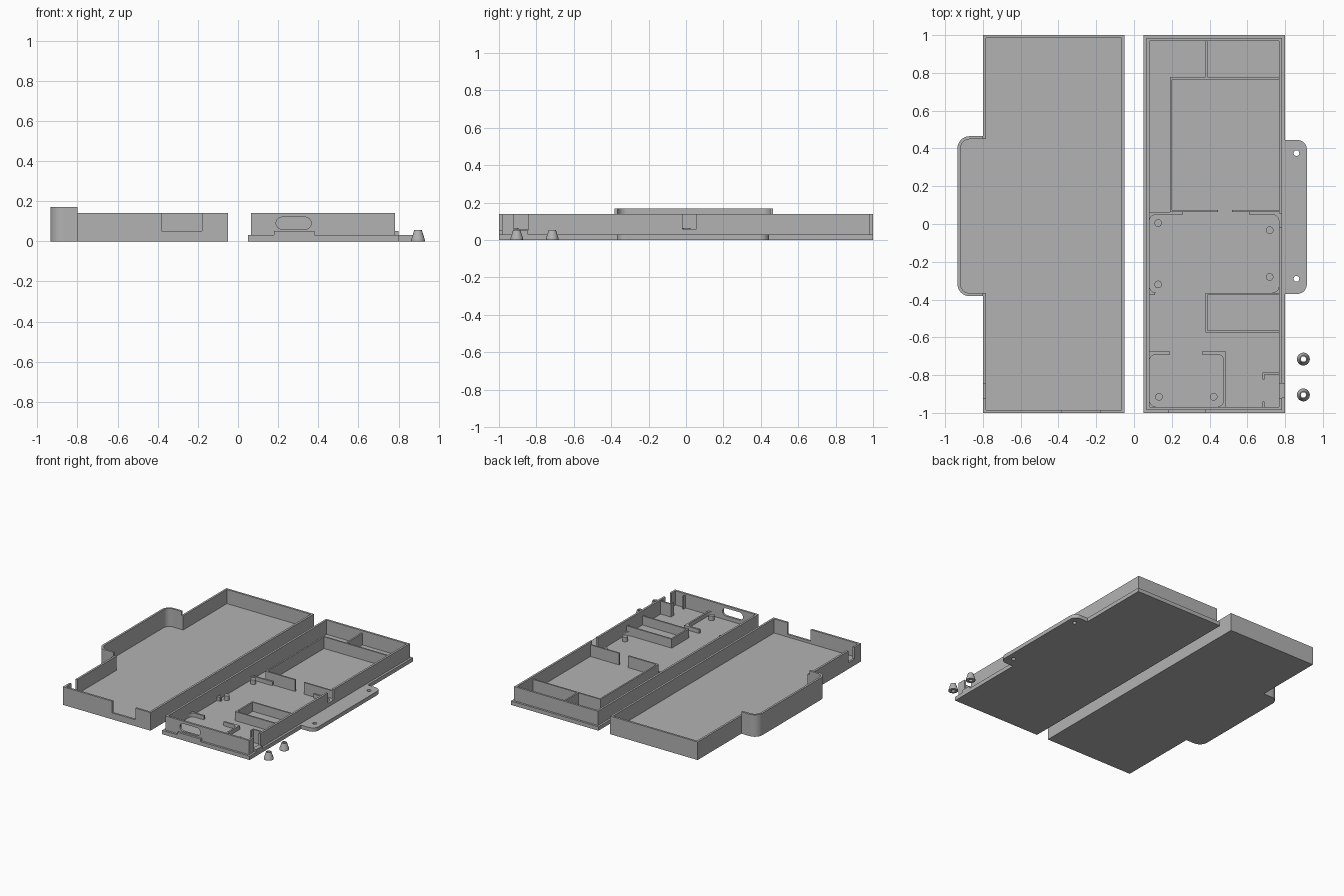
import bpy
import bmesh
from math import cos, sin, pi

cube = bpy.data.objects.get("Cube")
if cube:
    bpy.data.objects.remove(cube, do_unlink=True)

grey = bpy.data.materials.new("plain_grey")
grey.use_nodes = True
grey.diffuse_color = (0.45, 0.45, 0.45, 1)
grey.node_tree.nodes["Principled BSDF"].inputs["Base Color"].default_value = (0.45, 0.45, 0.45, 1)


def make_object(name, bm):
    bmesh.ops.recalc_face_normals(bm, faces=bm.faces)
    mesh = bpy.data.meshes.new(name)
    bm.to_mesh(mesh)
    bm.free()
    mesh.materials.append(grey)
    obj = bpy.data.objects.new(name, mesh)
    bpy.context.collection.objects.link(obj)
    return obj


def prism(name, outline, low, high, along_y=False):
    """Extrude a 2D outline along z, or an xz outline along y."""
    bm = bmesh.new()
    place = (lambda a, b, h: (a, h, b)) if along_y else (lambda a, b, h: (a, b, h))
    face = bm.faces.new([bm.verts.new(place(a, b, low)) for a, b in outline])
    top = bmesh.ops.extrude_face_region(bm, geom=[face])["geom"]
    shift = place(0, 0, high - low)
    bmesh.ops.translate(bm, vec=shift, verts=[v for v in top if isinstance(v, bmesh.types.BMVert)])
    return make_object(name, bm)


def rounded(x0, x1, y0, y1, left=0, right=0, steps=8):
    """Rectangle outline with rounded left and / or right corners."""
    points = []
    corners = [(x1, y1, -1, -1, right, 0), (x0, y1, 1, -1, left, 1),
               (x0, y0, 1, 1, left, 2), (x1, y0, -1, 1, right, 3)]
    for x, y, sx, sy, r, quarter in corners:
        if not r:
            points.append((x, y))
            continue
        for i in range(steps + 1):
            a = (quarter + i / steps) * pi / 2
            points.append((x + sx * r + r * cos(a), y + sy * r + r * sin(a)))
    return points


def circle(x, y, r, n=24):
    return [(x + r * cos(2 * pi * i / n), y + r * sin(2 * pi * i / n)) for i in range(n)]


def box(name, x0, x1, y0, y1, z0, z1):
    return prism(name, rounded(x0, x1, y0, y1), z0, z1)


def combine(target, operation, *others):
    """Apply booleans and discard the helper solids."""
    for other in others:
        mod = target.modifiers.new("cut", "BOOLEAN")
        mod.operation, mod.solver, mod.object = operation, "EXACT", other
        bpy.context.view_layer.update()
        result = bpy.data.meshes.new_from_object(
            target.evaluated_get(bpy.context.evaluated_depsgraph_get()))
        target.modifiers.clear()
        target.data = result
        bpy.data.objects.remove(other, do_unlink=True)


FLOOR, RIM, WALL = 0.03, 0.14, 0.016

# Lid tray with a taller rounded side bay
lid = box("lid_tray", -0.80, -0.05, -1, 1, 0, RIM)
combine(lid, "UNION",
        prism("bay", rounded(-0.935, -0.80, -0.382, 0.465, left=0.065), 0, 0.17))
combine(lid, "DIFFERENCE",
        box("cavity", -0.80 + WALL, -0.05 - WALL, -1 + WALL, 1 - WALL, FLOOR, 0.3),
        prism("bay_cavity", rounded(-0.935 + WALL, -0.70, -0.366, 0.449, left=0.05), FLOOR, 0.3),
        box("front_notch", -0.38, -0.18, -1.1, -0.95, 0.05, 0.3),
        box("side_notch", -0.90, -0.75, -0.92, -0.845, 0.05, 0.3))

# Base plate with mounting flange
plate = box("base_plate", 0.05, 0.80, -1, 1, 0, FLOOR)
combine(plate, "UNION",
        prism("flange", rounded(0.80, 0.915, -0.37, 0.445, right=0.05), 0, FLOOR))
combine(plate, "DIFFERENCE",
        *[prism("screw_hole", circle(0.86, y, 0.015), -0.1, 0.1) for y in (0.375, -0.29)])

# Base wall ring with port, cable and switch openings
X0, X1, Y0, Y1 = 0.082, 0.767, -0.968, 0.968
ring = box("base_wall", X0 - WALL, X1 + WALL, Y0 - WALL, Y1 + WALL, FLOOR, RIM)
combine(ring, "DIFFERENCE",
        box("cavity", X0, X1, Y0, Y1, 0, 0.3),
        prism("port", rounded(0.19, 0.365, 0.06, 0.12, left=0.03, right=0.03), -1.1, -0.9, True),
        box("cable_gap", 0.75, 0.85, -0.018, 0.055, 0.06, 0.3),
        box("switch_gap", 0.75, 0.85, -0.92, -0.845, 0.05, 0.3))
box("port_sill", 0.18, 0.38, -1, Y0 - WALL, FLOOR, 0.05)
box("switch_sill", X1 + WALL, 0.80, -0.92, -0.845, FLOOR, 0.05)

# Tall partitions: x range, y range, top
T = 0.012
partitions = {
    "rear_divider": (0.378, 0.39, 0.775, Y1, 0.12),
    "battery_rear_wall": (0.19, X1, 0.765, 0.777, 0.12),
    "battery_side_wall": (0.19, 0.202, 0.063, 0.765, 0.12),
    "battery_front_wall_right": (0.19, 0.445, 0.063, 0.063 + T, 0.12),
    "battery_front_wall_left": (0.52, X1, 0.063, 0.063 + T, 0.12),
    "module_rear_wall": (0.378, X1, -0.377, -0.365, 0.10),
    "module_side_wall": (0.378, 0.39, -0.563, -0.377, 0.10),
    "module_front_wall": (0.378, X1, -0.575, -0.563, 0.10),
    "switch_wall": (0.68, X1, -0.797, -0.785, 0.13),
    "switch_rear_post": (0.68, 0.69, -0.822, -0.797, 0.13),
    "switch_front_post": (0.68, 0.69, Y0, -0.94, 0.13),
    # Low board ridges
    "rear_board_ridge_right": (X0, 0.26, 0.05, 0.063, 0.06),
    "rear_board_ridge_left": (0.61, X1, 0.05, 0.063, 0.06),
    "rear_board_stop": (X0, 0.11, -0.375, -0.362, 0.06),
    "front_board_ridge_right": (X0, 0.19, -0.69, -0.675, 0.06),
    "front_board_ridge_left": (0.36, 0.488, -0.69, -0.675, 0.06),
    "front_board_side_ridge": (0.475, 0.488, Y0, -0.69, 0.06),
}
for name, (x0, x1, y0, y1, top) in partitions.items():
    box(name, x0, x1, y0, y1, FLOOR, top)


# Rounded fillets in the board corners
def fillet(name, x, y, sx, sy, r=0.035):
    arc = [(x + sx * r * (1 - cos(i * pi / 12)), y + sy * r * (1 - sin(i * pi / 12)))
           for i in range(7)]
    prism(name, [(x, y)] + arc, FLOOR, 0.06)


for sx, x in ((1, X0), (-1, X1)):
    fillet("rear_board_fillet", x, 0.05, sx, -1)
    fillet("rear_board_fillet", x, -0.364, sx, 1)
for sx, x in ((1, X0), (-1, 0.475)):
    fillet("front_board_fillet", x, -0.69, sx, -1)
    fillet("front_board_fillet", x, Y0, sx, 1)

# Board pegs
for x, y in ((0.128, 0.005), (0.718, -0.033), (0.718, -0.28),
             (0.128, -0.32), (0.132, -0.915), (0.422, -0.915)):
    prism("board_peg", circle(x, y, 0.02), FLOOR, 0.065)


# Loose tapered spacers with a through hole
def spacer(name, x, y, n=24):
    bm = bmesh.new()
    profile = [(0.014, 0), (0.034, 0), (0.034, 0.008), (0.019, 0.055), (0.014, 0.055)]
    rings = [[bm.verts.new((px, py, z)) for px, py in circle(x, y, r, n)] for r, z in profile]
    for a, b in zip(rings, rings[1:] + rings[:1]):
        for i in range(n):
            j = (i + 1) % n
            bm.faces.new((a[i], a[j], b[j], b[i]))
    make_object(name, bm)


for y in (-0.715, -0.905):
    spacer("spacer", 0.897, y)
